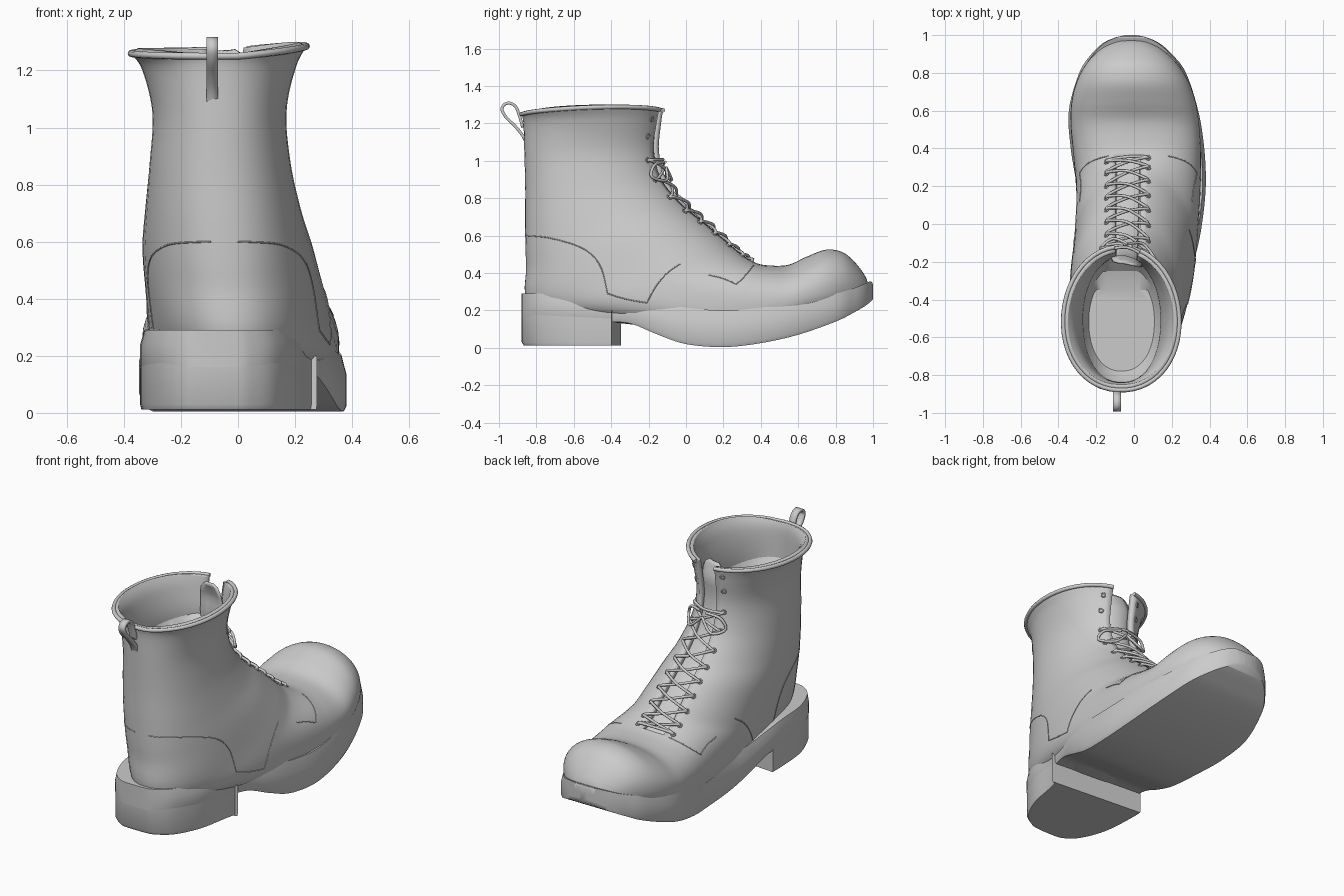
import bpy, bmesh
from math import sin, cos, pi, asin, copysign, radians
from mathutils import Vector
from mathutils.bvhtree import BVHTree

if "Cube" in bpy.data.objects:
    bpy.data.objects.remove(bpy.data.objects["Cube"])


def spline(rows, s):
    """Smooth interpolation through a list of rows."""
    i = min(int(s), len(rows) - 2)
    u = s - i
    a, b, c, d = (rows[min(max(i + k, 0), len(rows) - 1)] for k in (-1, 0, 1, 2))
    return [q + .5 * u * (r - p + u * (2 * p - 5 * q + 4 * r - t + u * (3 * (q - r) + t - p)))
            for p, q, r, t in zip(a, b, c, d)]


def dense(rows, sub):
    return [spline(rows, i / sub) for i in range((len(rows) - 1) * sub + 1)]


def make(name, verts, faces, angle=40, solid=0):
    mesh = bpy.data.meshes.new(name)
    mesh.from_pydata([tuple(v) for v in verts], [], faces)
    bm = bmesh.new()
    bm.from_mesh(mesh)
    bmesh.ops.recalc_face_normals(bm, faces=bm.faces)
    bm.to_mesh(mesh)
    bm.free()
    mesh.shade_smooth()
    mesh.set_sharp_from_angle(angle=radians(angle))
    ob = bpy.data.objects.new(name, mesh)
    bpy.context.collection.objects.link(ob)
    if solid:
        mod = ob.modifiers.new("thickness", 'SOLIDIFY')
        mod.thickness = solid
        mod.offset = -1


def loft(rings, closed=lambda i: True):
    """Quads between successive rings; closed(i) joins last to first point."""
    n = len(rings[0])
    verts = [v for r in rings for v in r]
    faces = [(i * n + j, i * n + (j + 1) % n, (i + 1) * n + (j + 1) % n, (i + 1) * n + j)
             for i in range(len(rings) - 1) for j in range(n if closed(i) else n - 1)]
    return verts, faces


def tube(name, paths, radius, smooth=True):
    cu = bpy.data.curves.new(name, 'CURVE')
    cu.dimensions = '3D'
    cu.bevel_depth = radius
    cu.bevel_resolution = 2
    cu.use_fill_caps = True
    for path in paths:
        pts = dense([list(p) for p in path], 6) if smooth else path
        sp = cu.splines.new('POLY')
        sp.points.add(len(pts) - 1)
        for p, co in zip(sp.points, pts):
            p.co = (*co, 1)
        sp.use_smooth = True
    ob = bpy.data.objects.new(name, cu)
    bpy.context.collection.objects.link(ob)


# Upper: sections fan from the collar to the toe
# front y, front z, back y, back z, x min, x max, widest fraction, fullness
SECTIONS = [
    (-.12, 1.27, -.88, 1.25, -.375, .24, .52, .95),
    (-.13, 1.2, -.87, 1.2, -.335, .2, .5, .95),
    (-.14, 1.05, -.865, 1.05, -.3, .17, .5, .9),
    (-.1, .9, -.86, .85, -.31, .185, .5, .9),
    (0, .77, -.86, .65, -.325, .22, .47, .9),
    (.1, .68, -.855, .45, -.335, .26, .42, .92),
    (.2, .59, -.83, .22, -.325, .295, .38, .95),
    (.3, .5, -.5, .15, -.315, .327, .47, .7),
    (.37, .455, 0, .1, -.305, .35, .56, .55),
    (.45, .44, .3, .1, -.32, .355, .6, .6),
    (.55, .445, .5, .12, -.335, .345, .6, .7),
    (.65, .49, .65, .15, -.33, .325, .6, .75),
    (.75, .525, .77, .18, -.3, .285, .6, .75),
    (.84, .51, .86, .22, -.25, .225, .6, .75),
    (.91, .45, .93, .25, -.18, .15, .6, .75),
    (.96, .38, .97, .28, -.1, .07, .6, .8),
    (.975, .33, .975, .31, -.04, .01, .5, 1),
]
LACE_X, SLIT, SLIT_END, N = -.035, .068, 8, 48


def front_power(k):
    return min(1, k[7] + .25)


def on_section(k, t):
    fy, fz, by, bz, x0, x1, f, e = k
    p = e if cos(t) < 0 else front_power(k)
    sn = copysign(abs(sin(t)) ** p, sin(t))
    cs = copysign(abs(cos(t)) ** p, cos(t))
    v = f * (1 - cs) if cs > 0 else f - (1 - f) * cs
    x = (x0 + x1) / 2 + (x1 - x0) / 2 * sn
    z = fz + (bz - fz) * v
    z += max(0, x) * max(0, z - 1.2) * 1.8
    return Vector((x, fy + (by - fy) * v, z))


def angle_at(k, x):
    a = (x - (k[4] + k[5]) / 2) / ((k[5] - k[4]) / 2)
    return copysign(asin(min(abs(a), .9) ** (1 / front_power(k))), a)


def surface(s, x, lift=0):
    """Point on the instep at section s, raised along the outward normal."""
    k = spline(SECTIONS, s)
    p = on_section(k, angle_at(k, x))
    k2 = spline(SECTIONS, s + .05)
    along = on_section(k2, angle_at(k2, x)) - p
    normal = along.cross(on_section(k, angle_at(k, x - .02)) - p).normalized()
    if normal.y < 0:
        normal.negate()
    return p + normal * lift, normal


def ring(s):
    k = spline(SECTIONS, s)
    g = SLIT * min(1, max(.15, 1 - (s - SLIT_END) / 2))
    a, b = angle_at(k, LACE_X + g), 2 * pi + angle_at(k, LACE_X - g)
    return [on_section(k, a + (b - a) * j / (N - 1)) for j in range(N)]


SUB = 6
rings = [ring(i / SUB) for i in range((len(SECTIONS) - 1) * SUB + 1)]
verts, faces = loft(rings, lambda i: i >= SLIT_END * SUB)
faces.append(tuple(range(len(verts) - N, len(verts))))
make("upper", verts, faces, 50, .03)
upper_tree = BVHTree.FromPolygons(verts, faces)

tube("collar_rim", [rings[0]], .012, False)

# Inner floor, a shallow dish with a straight front edge
base = ring(2)
mid = sum(base, Vector()) / N
dish = []
for scale, rise, front in ((.93, .01, 0), (.82, -.05, -.25), (.74, -.08, -.35)):
    pts = [mid + (p - mid) * scale for p in base]
    dish.append([(p.x, min(p.y, front), p.z + rise) for p in pts])
verts, faces = loft(dish)
make("inner_floor", verts, faces + [tuple(range(2 * N, 3 * N))], 20)

# Tongue under the laces
strip = []
for i in range(34):
    s = .3 + i * .24
    half = .1 if i > 1 else .05 + .03 * i
    lift = -.03 - .05 * max(0, 1.3 - s)
    strip.append([surface(s, LACE_X + half * u, lift)[0] for u in (-1, -.5, 0, .5, 1)])
make("tongue", *loft(strip, lambda i: False), 50, .012)

# Laces and eyelets
ROWS = [2.3 + .68 * i for i in range(9)]
paths = []
for a, b in zip(ROWS, ROWS[1:]):
    for side in (-1, 1):
        paths.append([surface(a + (b - a) * u, LACE_X + side * (.11 - .22 * u), h)[0]
                      for u, h in ((0, 0), (.08, .011), (.5, .008 + .006 * side), (.92, .011), (1, 0))])
for s in (ROWS[0], ROWS[-1]):
    paths.append([surface(s, LACE_X + .11 * u, h)[0]
                  for u, h in ((-1, 0), (-.8, .011), (0, .012), (.8, .011), (1, 0))])
# Loose loops of the knot
for side in (-1, 1):
    paths.append([surface(s, LACE_X + side * x, h)[0]
                  for s, x, h in ((2.4, .02, .02), (2.5, .1, .025), (2.9, .13, .02), (3.1, .07, .025), (2.6, 0, .02))])
tube("laces", paths, .008)

eyelets = []
for s in [.8, 1.5] + ROWS:
    for side in (-1, 1):
        p, n = surface(s, LACE_X + side * .11, .001)
        u = n.orthogonal().normalized()
        w = n.cross(u)
        eyelets.append([p + (u * cos(q * pi / 6) + w * sin(q * pi / 6)) * .012 for q in range(13)])
tube("eyelets", eyelets, .004, False)

# Seams of the heel counter and quarter panel
SEAMS = [
    [(-.855, .6), (-.72, .585), (-.55, .53), (-.46, .44), (-.42, .29)],
    [(-.42, .29), (-.32, .26), (-.21, .24)],
    [(-.21, .24), (-.16, .33), (-.1, .4), (-.03, .45)],
    [(.36, .44), (.32, .39), (.27, .34)],
    [(.27, .34), (.2, .37), (.12, .39)],
]
seams = []
for side in (-1, 1):
    for line in SEAMS:
        hits = [upper_tree.ray_cast(Vector((side * 2, y, z)), Vector((-side, 0, 0)))[0]
                for y, z in dense(line, 12)]
        seams.append([h for h in hits if h])
tube("seams", seams, .003, False)

# Sole: y, x min, x max, bottom z, top z
SOLE = [
    (-.88, -.13, -.03, .16, .29), (-.867, -.19, .04, .16, .29), (-.8, -.265, .13, .16, .29),
    (-.65, -.325, .205, .15, .29), (-.45, -.343, .245, .14, .29), (-.3, -.34, .285, .13, .27),
    (-.15, -.325, .33, .07, .24), (0, -.305, .36, .02, .215), (.2, -.305, .38, .004, .2),
    (.4, -.335, .372, .025, .215), (.6, -.345, .34, .07, .25), (.8, -.29, .275, .14, .29),
    (.9, -.225, .2, .19, .32), (.96, -.16, .13, .225, .345), (.99, -.09, .06, .25, .355),
    (1, -.04, .01, .26, .335),
]
rows = []
for y, x0, x1, zb, zt in dense(SOLE, 6):
    c, h, zm = (x0 + x1) / 2, (x1 - x0) / 2, zb + .65 * (zt - zb)
    rows.append([(c + h * u, y, z) for u, z in (
        (-.97, zb), (.97, zb), (1, zb + .02), (1, zm), (.95, zt), (-.95, zt), (-1, zm), (-1, zb + .02))])
verts, faces = loft(rows)
n = len(verts)
make("sole", verts, faces + [tuple(range(8)), tuple(range(n - 8, n))], 50)

# Heel block under the rear of the sole, its front face cut slightly askew
heel = [r for r in dense(SOLE, 6) if r[0] < -.32]
outline = [(r[1], r[0]) for r in heel] + [(r[2], r[0]) for r in reversed(heel)]
levels = [[(x * k, min(y * k, -.375 - .08 * x), z) for x, y in outline]
          for z, k in ((.012, .985), (.03, .998), (.2, .998))]
verts, faces = loft(levels)
m = len(outline)
make("heel", verts, faces + [tuple(range(m)), tuple(range(2 * m, 3 * m))], 35)

# Pull loop at the back
LOOP = [(-.857, 1.08), (-.88, 1.13), (-.92, 1.18), (-.97, 1.23), (-.992, 1.275),
        (-.975, 1.308), (-.94, 1.316), (-.905, 1.295), (-.885, 1.25), (-.865, 1.18)]
make("pull_loop", *loft([[(x, y, z) for x in (-.11, -.07)] for y, z in dense(LOOP, 4)],
                        lambda i: False), 60, .016)
